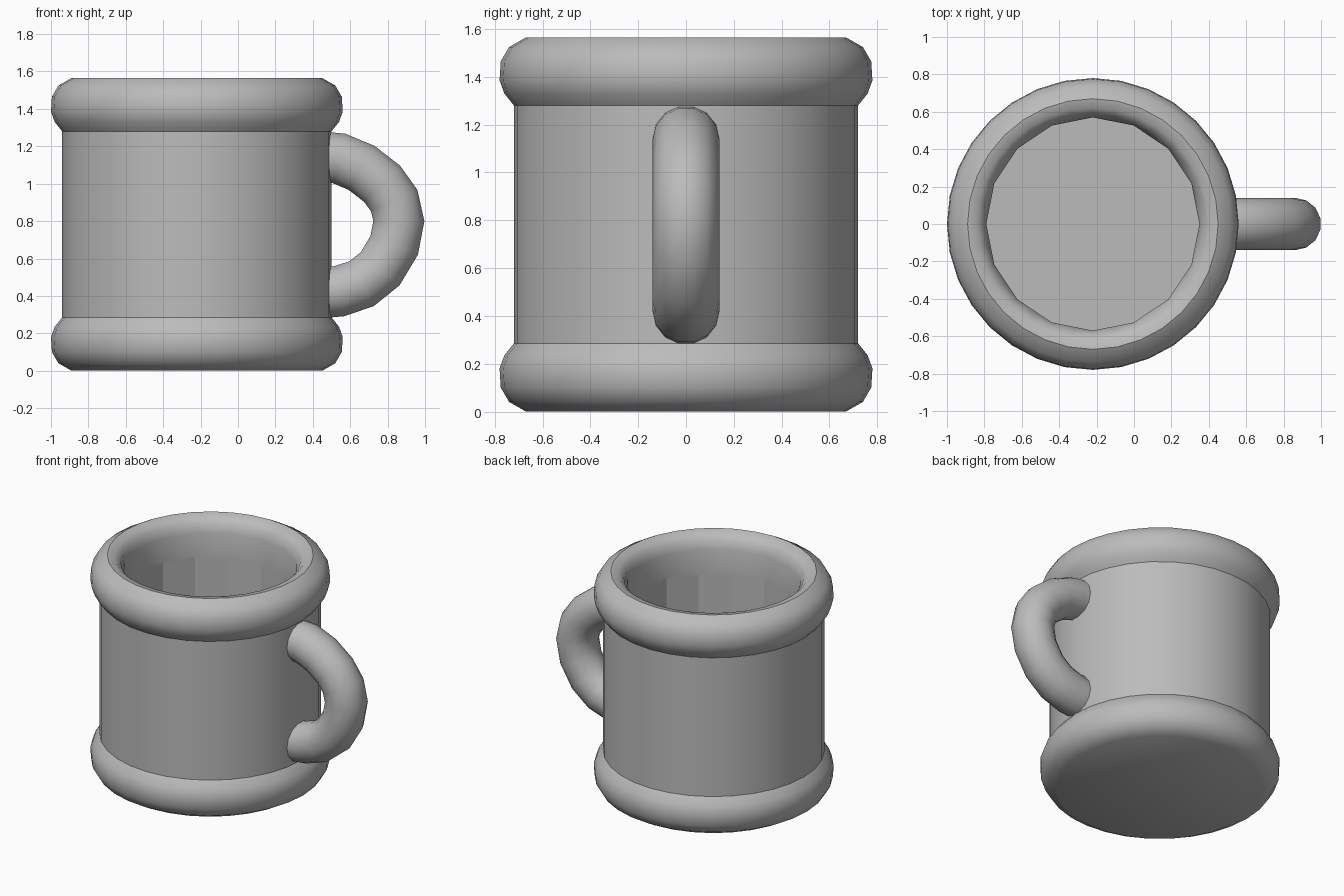
import bpy, bmesh, math
from mathutils import Vector

cube = bpy.data.objects.get("Cube")
if cube:
    bpy.data.objects.remove(cube)

CENTRE_X = -0.22
HEIGHT = 1.565
INNER = 0.57
STEPS = 32

grey = bpy.data.materials.new("plain_grey")
grey.use_nodes = True
COLOUR = (0.5, 0.5, 0.5, 1)
grey.diffuse_color = COLOUR
grey.node_tree.nodes["Principled BSDF"].inputs["Base Color"].default_value = COLOUR


def finish(name, bm, angle):
    bmesh.ops.remove_doubles(bm, verts=bm.verts, dist=0.0001)
    bmesh.ops.recalc_face_normals(bm, faces=bm.faces)
    mesh = bpy.data.meshes.new(name)
    bm.to_mesh(mesh)
    bm.free()
    mesh.materials.append(grey)
    obj = bpy.data.objects.new(name, mesh)
    bpy.context.collection.objects.link(obj)
    bpy.ops.object.select_all(action="DESELECT")
    obj.select_set(True)
    bpy.context.view_layer.objects.active = obj
    bpy.ops.object.shade_smooth_by_angle(angle=math.radians(angle))
    return obj


def skin(bm, rings, closed):
    """Bridge rings of vertices with quads, optionally joining last to first."""
    for i in range(len(rings) if closed else len(rings) - 1):
        a, b = rings[i], rings[(i + 1) % len(rings)]
        for j in range(len(a)):
            k = (j + 1) % len(a)
            bm.faces.new((a[j], a[k], b[k], b[j]))


def lathe(name, profile, angle=35):
    """Turn a closed profile; the inside gets half as many flat sides."""
    bm = bmesh.new()
    rings = []
    for s in range(STEPS):
        t = math.tau * s / STEPS
        ring = []
        for r, z in profile:
            if r <= INNER and s % 2:
                r *= math.cos(math.tau / STEPS)
            ring.append(bm.verts.new((CENTRE_X + r * math.cos(t), r * math.sin(t), z)))
        rings.append(ring)
    skin(bm, rings, True)
    bmesh.ops.dissolve_degenerate(bm, dist=0.0001, edges=bm.edges)
    return finish(name, bm, angle)


# Rounded outer edge shared by the base and, upside down, by the rim
bulge = [(0.67, 0), (0.74, 0.04), (0.775, 0.1), (0.78, 0.18), (0.76, 0.235), (0.72, 0.285)]

# Solid base with a recessed floor
FLOOR = 0.2
base = bmesh.new()
base_rings = []
for r, z in bulge + [(INNER, 0.285), (INNER, FLOOR)]:
    base_rings.append([
        base.verts.new((
            CENTRE_X + q * math.cos(math.tau * s / STEPS),
            q * math.sin(math.tau * s / STEPS), z))
        for s in range(STEPS)
        for q in [r * (math.cos(math.tau / STEPS) if r <= INNER and s % 2 else 1)]])
skin(base, base_rings, False)
base.faces.new(base_rings[0])
base.faces.new(base_rings[-1])
finish("base", base, 38)

# Straight cylinder wall
lathe("body_wall", [(0.72, 0.28), (0.72, 1.29), (INNER, 1.29), (INNER, 0.28)], 20)

# Thick rounded rim
rim = [(r, HEIGHT - z) for r, z in reversed(bulge)]
lathe("rim", rim + [(0.62, 1.555), (0.585, 1.52), (INNER, 1.46), (INNER, 1.28)], 38)

# Handle: a tube swept along a bent path in the xz plane
path = [(0.42, 1.145), (0.54, 1.135), (0.66, 1.085), (0.77, 1.0), (0.835, 0.91), (0.86, 0.8),
        (0.835, 0.67), (0.76, 0.545), (0.66, 0.465), (0.54, 0.425), (0.42, 0.415)]
points = [Vector((x, 0, z)) for x, z in path]
SIDES = 14
RADIUS = 0.14
bm = bmesh.new()
rings = []
for i, p in enumerate(points):
    along = (points[min(i + 1, len(points) - 1)] - points[max(i - 1, 0)]).normalized()
    side = Vector((0, 1, 0))
    out = along.cross(side)
    rings.append([
        bm.verts.new(p + RADIUS * (side * math.cos(math.tau * j / SIDES)
                                   + out * math.sin(math.tau * j / SIDES)))
        for j in range(SIDES)])
skin(bm, rings, False)
bm.faces.new(rings[0])
bm.faces.new(rings[-1])
finish("handle", bm, 40)
